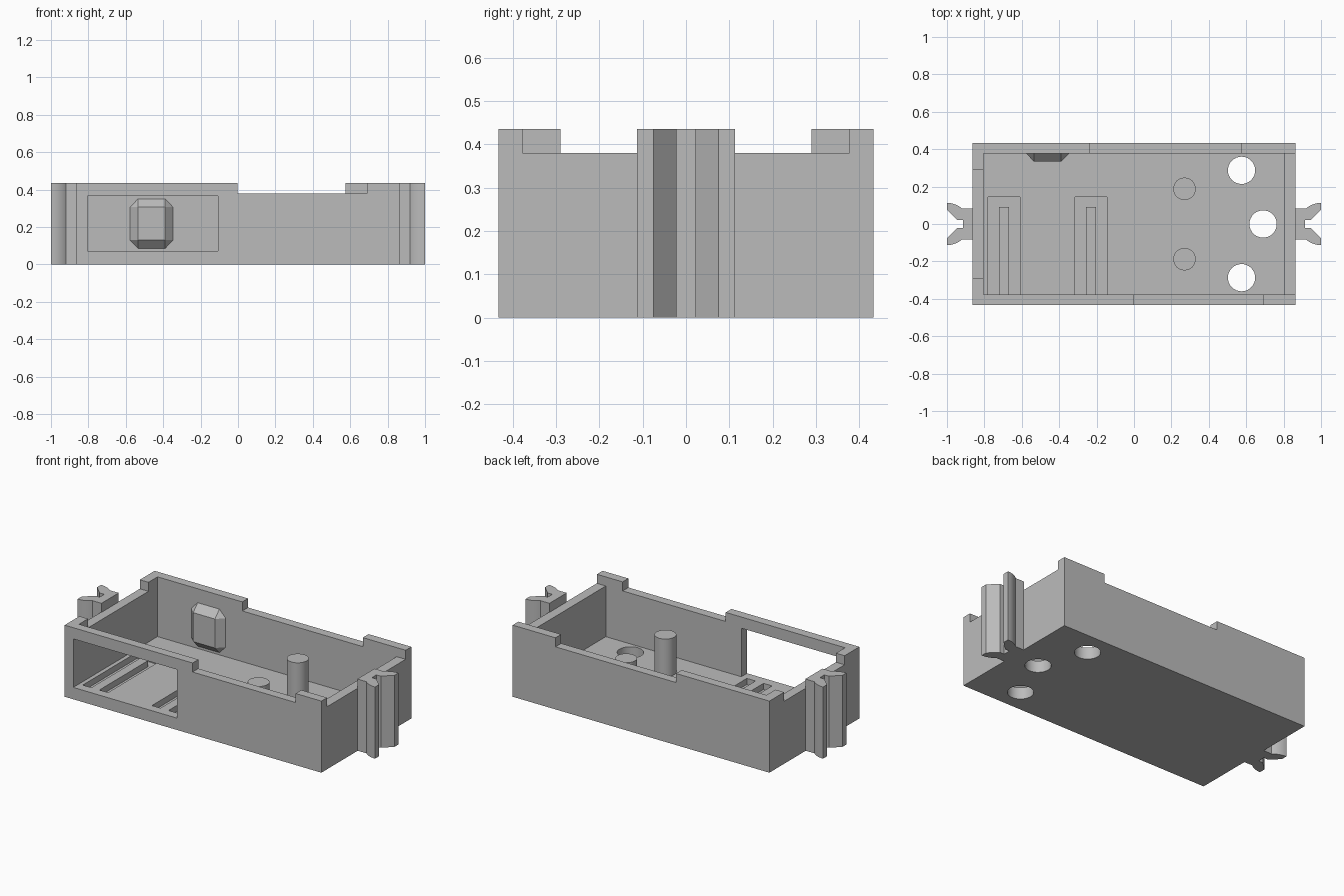
import bpy
import bmesh
from math import sin, cos, asin

default = bpy.data.objects.get("Cube")
if default:
    bpy.data.objects.remove(default, do_unlink=True)

# Single plastic colour
grey = bpy.data.materials.new("grey plastic")
grey.use_nodes = True
colour = (0.5, 0.5, 0.5, 1)
grey.diffuse_color = colour
grey.node_tree.nodes["Principled BSDF"].inputs["Base Color"].default_value = colour


def finish(name, bm):
    bmesh.ops.recalc_face_normals(bm, faces=bm.faces)
    mesh = bpy.data.meshes.new(name)
    bm.to_mesh(mesh)
    bm.free()
    mesh.materials.append(grey)
    obj = bpy.data.objects.new(name, mesh)
    bpy.context.collection.objects.link(obj)
    return obj


def box(name, x, y, z):
    bm = bmesh.new()
    bmesh.ops.create_cube(bm, size=1)
    for v in bm.verts:
        v.co = [lo if c < 0 else hi for c, (lo, hi) in zip(v.co, (x, y, z))]
    return finish(name, bm)


def prism(name, outline, z0, z1):
    bm = bmesh.new()
    face = bm.faces.new([bm.verts.new((x, y, z0)) for x, y in outline])
    extruded = bmesh.ops.extrude_face_region(bm, geom=[face])["geom"]
    for v in extruded:
        if isinstance(v, bmesh.types.BMVert):
            v.co.z = z1
    return finish(name, bm)


def cylinder(name, x, y, radius, z0, z1):
    ring = [(x + radius * cos(i * 0.19634954), y + radius * sin(i * 0.19634954))
            for i in range(32)]
    return prism(name, ring, z0, z1)


def activate(obj):
    bpy.ops.object.select_all(action='DESELECT')
    obj.select_set(True)
    bpy.context.view_layer.objects.active = obj


def cut(target, cutter):
    cutter.hide_render = True
    mod = target.modifiers.new("cut", 'BOOLEAN')
    mod.operation = 'DIFFERENCE'
    mod.solver = 'EXACT'
    mod.object = cutter
    activate(target)
    bpy.ops.object.modifier_apply(modifier=mod.name)
    bpy.data.objects.remove(cutter, do_unlink=True)


def smooth(obj):
    activate(obj)
    bpy.ops.object.shade_smooth_by_angle(angle=0.5)


TOP, LOW, FLOOR = 0.435, 0.38, 0.072
IN_Y = 0.377

# Open tray with window
tray = box("tray", (-0.863, 0.863), (-0.432, 0.432), (0, TOP))
cut(tray, box("cavity", (-0.805, 0.803), (-IN_Y, IN_Y), (FLOOR, 0.6)))
cut(tray, box("window", (-0.805, -0.108), (-0.5, -0.3), (FLOOR, 0.367)))

# Lowered stretches of the rim: front, back, right end, left end
for x, y in (((-0.003, 0.69), (-0.5, -0.3)),
             ((-0.235, 0.575), (0.3, 0.5)),
             ((0.75, 1), (-IN_Y, IN_Y)),
             ((-1, -0.75), (-0.29, 0.29))):
    cut(tray, box("rim_notch", x, y, (LOW, 0.6)))

# Floor grooves, each with a tongue left standing in the middle
for i, x in enumerate((-0.78, -0.315)):
    cut(tray, box("groove", (x, x + 0.17), (-IN_Y, 0.145), (0.035, 0.2)))
    box(f"tongue_{i + 1}", (x + 0.058, x + 0.112), (-IN_Y, 0.09), (0.03, FLOOR))

# Floor holes
for x, y in ((0.575, 0.287), (0.69, 0), (0.575, -0.287)):
    cut(tray, cylinder("hole", x, y, 0.073, -0.1, 0.2))
smooth(tray)

# Pegs
for side, y in (("back", 0.188), ("front", -0.188)):
    smooth(cylinder(f"{side}_peg", 0.27, y, 0.06, FLOOR - 0.01, 0.3))

# Chamfered pad on the inside of the back wall
bm = bmesh.new()
cx, cz, depth = -0.462, 0.218, 0.043
for sx in (-1, 1):
    for sz in (-1, 1):
        for dx, dz, y in ((0.073, 0.088, IN_Y - depth),
                          (0.115, 0.088, IN_Y), (0.073, 0.132, IN_Y)):
            bm.verts.new((cx + sx * dx, y, cz + sz * dz))
bmesh.ops.convex_hull(bm, input=bm.verts)
bmesh.ops.dissolve_limit(bm, angle_limit=0.02, verts=bm.verts, edges=bm.edges)
finish("wall_pad", bm)

# Forked end clips with rounded outer cheeks
radius = 0.12
sweep = asin(0.08 / radius)
cheek = [(1 - radius * sin(sweep * t / 8), 0.113 - radius * (1 - cos(sweep * t / 8)))
         for t in range(9)]
half = [(0.915, 0.022), (0.945, 0.022), (1, 0.075)] + cheek + [(0.86, 0.083)]
fork = half + [(x, -y) for x, y in reversed(half)]
for side, s in (("left", 1), ("right", -1)):
    smooth(prism(f"{side}_clip", [(s * x, y) for x, y in fork], 0, TOP))
